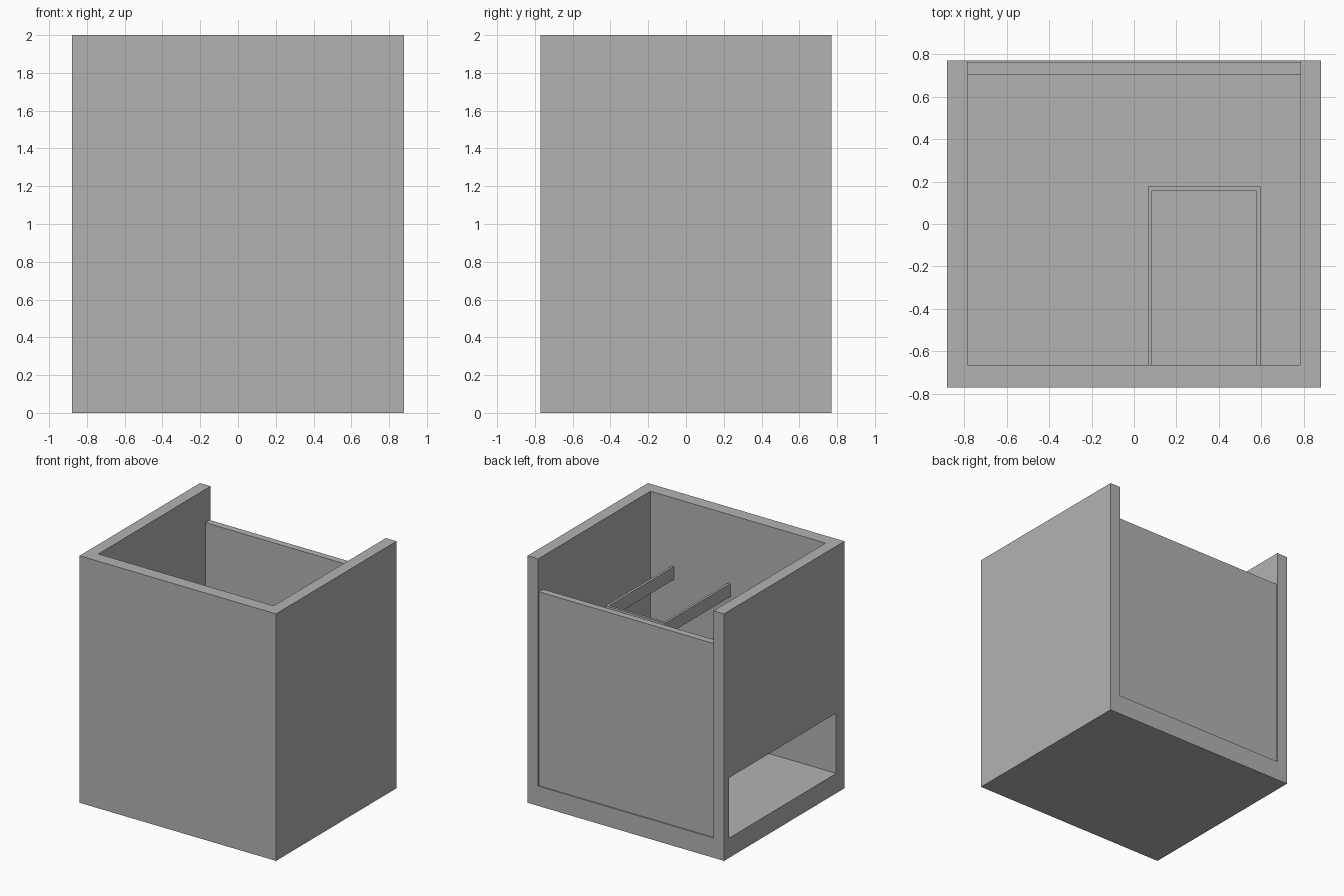
import bpy
import bmesh

default = bpy.data.objects.get("Cube")
if default:
    bpy.data.objects.remove(default, do_unlink=True)

grey = bpy.data.materials.new("plain_grey")
grey.use_nodes = True
colour = (0.45, 0.45, 0.45, 1)
grey.diffuse_color = colour
grey.node_tree.nodes["Principled BSDF"].inputs["Base Color"].default_value = colour

# Overall size and shared inner faces
W, D, H = 0.88, 0.77, 2.0
inner_x, front_y, floor_z = 0.785, -0.665, 0.16
panel_y = 0.705


def prism(name, outline, z0, z1):
    """Extrude a plan outline from z0 to z1."""
    bm = bmesh.new()
    face = bm.faces.new([bm.verts.new((x, y, z0)) for x, y in outline])
    top = bmesh.ops.extrude_face_region(bm, geom=[face])["geom"]
    verts = [v for v in top if isinstance(v, bmesh.types.BMVert)]
    bmesh.ops.translate(bm, vec=(0, 0, z1 - z0), verts=verts)
    bmesh.ops.recalc_face_normals(bm, faces=bm.faces)
    mesh = bpy.data.meshes.new(name)
    bm.to_mesh(mesh)
    bm.free()
    mesh.materials.append(grey)
    obj = bpy.data.objects.new(name, mesh)
    bpy.context.collection.objects.link(obj)
    return obj


def box(name, x0, x1, y0, y1, z0, z1):
    return prism(name, [(x0, y0), (x1, y0), (x1, y1), (x0, y1)], z0, z1)


def cut(target, cutter):
    cutter.hide_render = True
    mod = target.modifiers.new("cut", 'BOOLEAN')
    mod.operation = 'DIFFERENCE'
    mod.solver = 'EXACT'
    mod.object = cutter
    bpy.context.view_layer.objects.active = target
    bpy.ops.object.modifier_apply(modifier=mod.name)
    bpy.data.objects.remove(cutter, do_unlink=True)


# Cabinet shell, open at the top and back, with a low opening in one side
shell = box("cabinet_shell", -W, W, -D, D, 0, H)
cut(shell, box("cavity_cutter", -inner_x, inner_x, front_y, D + 1, floor_z, H + 1))
cut(shell, box("opening_cutter", -W - 1, 0, front_y, panel_y, floor_z, 0.648))

# Lower panel set just inside the back edge
box("back_panel", -inner_x, inner_x, panel_y, 0.76, floor_z, 1.73)

# Three-sided frame fixed to the inside of the front wall
x0, x1, end, t = 0.065, 0.595, 0.177, 0.02
prism("inner_frame", [
    (x0, front_y), (x0, end), (x1, end), (x1, front_y),
    (x1 - t, front_y), (x1 - t, end - t), (x0 + t, end - t), (x0 + t, front_y),
], 1.34, 1.445)
